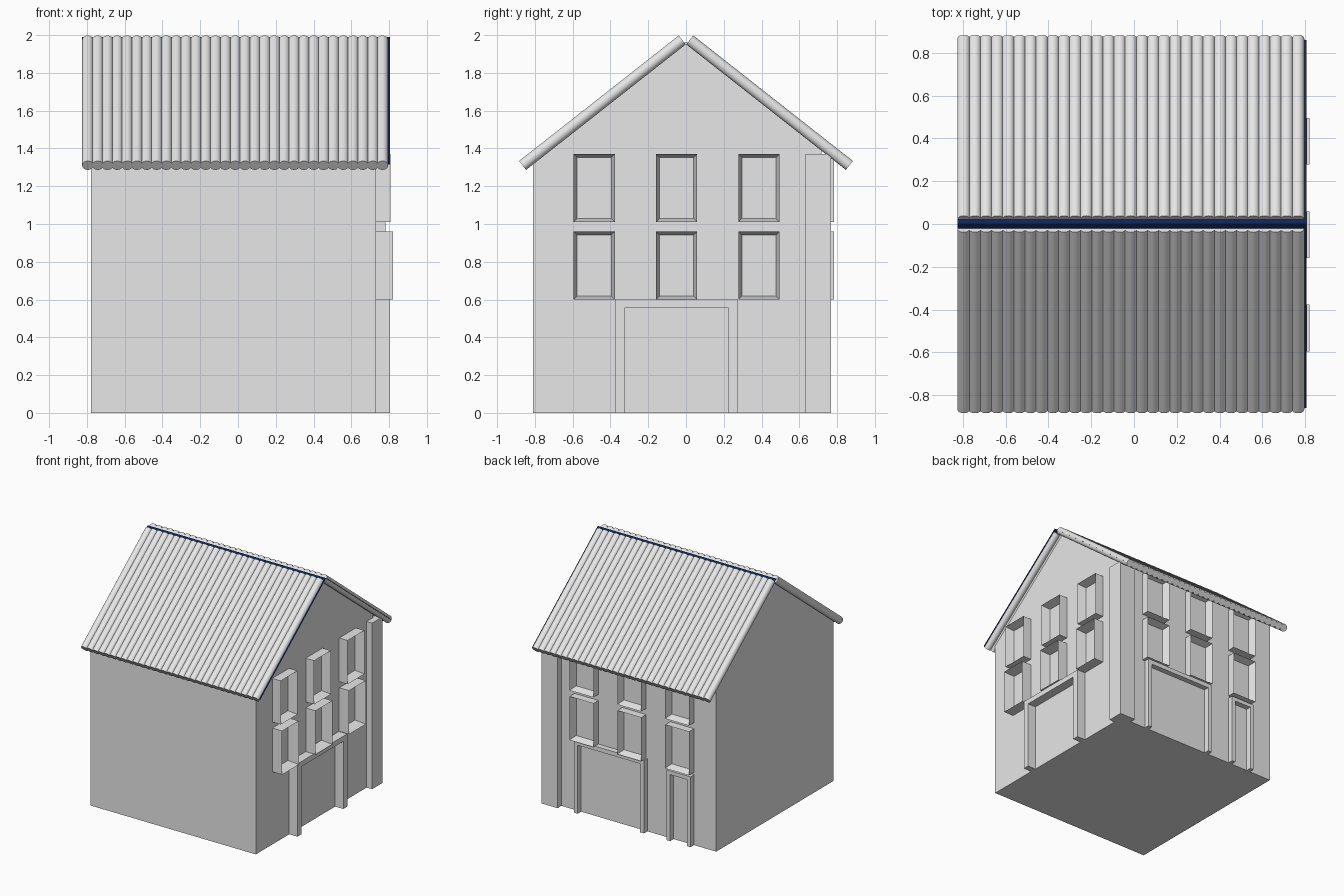
import bpy, bmesh, math
from mathutils import Vector, Matrix

if "Cube" in bpy.data.objects:
    bpy.data.objects.remove(bpy.data.objects["Cube"], do_unlink=True)


def material(name, rgb):
    m = bpy.data.materials.new(name)
    m.use_nodes = True
    m.diffuse_color = (*rgb, 1)
    m.node_tree.nodes["Principled BSDF"].inputs["Base Color"].default_value = (*rgb, 1)
    return m


GREY = material("light grey", (0.8, 0.8, 0.8))
NAVY = material("navy blue", (0.005, 0.018, 0.1))


def finish(name, bm, mat, recalc=True):
    if recalc:
        bmesh.ops.recalc_face_normals(bm, faces=bm.faces)
    me = bpy.data.meshes.new(name)
    bm.to_mesh(me)
    bm.free()
    me.materials.append(mat)
    ob = bpy.data.objects.new(name, me)
    bpy.context.collection.objects.link(ob)
    return ob


def prism(name, outline, depth, place, mat=GREY):
    """Extrude an outline (u, z) by depth; place maps (u, d, z) to the world."""
    bm = bmesh.new()
    face = bm.faces.new([bm.verts.new((u, 0, z)) for u, z in outline])
    ext = bmesh.ops.extrude_face_region(bm, geom=[face])["geom"]
    verts = [v for v in ext if isinstance(v, bmesh.types.BMVert)]
    bmesh.ops.translate(bm, verts=verts, vec=(0, depth, 0))
    for v in bm.verts:
        v.co = place(*v.co)
    return finish(name, bm, mat)


def rect(u0, u1, z0, z1):
    return [(u0, z0), (u1, z0), (u1, z1), (u0, z1)]


X0, X1, Y0, Y1 = -0.778, 0.73, -0.81, 0.717   # wall planes


def on_side(u, d, z):
    return Vector((X1 + d, u, z))


def on_back(u, d, z):
    return Vector((u, Y1 + d, z))


def window(name, centre, z, depth, place):
    """Box frame with an opening sunk back to the wall."""
    bm = bmesh.new()
    size = Matrix.Diagonal((0.218, depth, 0.36, 1))
    bmesh.ops.create_cube(bm, size=1, matrix=Matrix.Translation((centre, depth / 2, z + 0.18)) @ size)
    front = max(bm.faces, key=lambda f: f.calc_center_median().y)
    bmesh.ops.inset_individual(bm, faces=[front], thickness=0.026)
    bmesh.ops.translate(bm, verts=front.verts, vec=(0, 0.004 - depth, 0))
    for v in bm.verts:
        v.co = place(*v.co)
    finish(name, bm, GREY)


def door_frame(name, u0, u1, top, post, lintel, depth, place):
    outline = [(u0, 0), (u0, top), (u1, top), (u1, 0), (u1 - post, 0),
               (u1 - post, top - lintel), (u0 + post, top - lintel), (u0 + post, 0)]
    prism(name, outline, depth, place)


# House body with gables
RIDGE, SLOPE = 1.99, 0.786


def roof_z(y):
    return RIDGE - SLOPE * abs(y)


prism("house_walls",
      [(Y0, 0), (Y1, 0), (Y1, roof_z(Y1) - 0.015), (0, RIDGE - 0.025), (Y0, roof_z(Y0) - 0.015)],
      X1 - X0, lambda u, d, z: Vector((X0 + d, u, z)))

# Corner pillar
prism("corner_pillar", rect(0.635, 0.78, 0, 1.37), 0.134,
      lambda u, d, z: Vector((u, 0.633 + d, z)))

# Windows, two rows on two walls
for row, z, side_depth in (("lower", 0.6, 0.09), ("upper", 1.01, 0.077)):
    for i, u in enumerate((-0.486, -0.05, 0.386)):
        window(f"side_window_{row}_{i + 1}", u, z, side_depth, on_side)
        window(f"back_window_{row}_{i + 1}", u + 0.02, z, 0.066, on_back)

# Door frames
door_frame("side_gate_frame", -0.375, 0.275, 0.6, 0.052, 0.042, 0.075, on_side)
door_frame("back_gate_frame", -0.15, 0.49, 0.6, 0.035, 0.035, 0.045, on_back)
door_frame("back_door_frame", -0.575, -0.357, 0.58, 0.032, 0.032, 0.045, on_back)

# Roof: rows of round poles over a thin sheet
COUNT, RADIUS, LEFT, RIGHT = 31, 0.03, -0.825, 0.795
for side, label in ((-1, "front"), (1, "back")):
    low = Vector((0, side * 0.865, roof_z(0.865)))
    high = Vector((0, side * 0.02, roof_z(0.02)))
    axis = high - low
    turn = axis.to_track_quat("Z", "Y").to_matrix().to_4x4()
    bm = bmesh.new()
    for i in range(COUNT):
        x = LEFT + RADIUS + i * (RIGHT - LEFT - 2 * RADIUS) / (COUNT - 1)
        mid = (low + high) / 2 + Vector((x, 0, 0))
        bmesh.ops.create_cone(bm, cap_ends=True, segments=24, radius1=RADIUS, radius2=RADIUS,
                              depth=axis.length, matrix=Matrix.Translation(mid) @ turn)
    poles = finish(f"{label}_roof_poles", bm, GREY)
    bpy.ops.object.select_all(action="DESELECT")
    poles.select_set(True)
    bpy.context.view_layer.objects.active = poles
    bpy.ops.object.shade_smooth_by_angle(angle=math.radians(35))

    bm = bmesh.new()
    corners = [(LEFT, 0.86), (0.805, 0.86), (0.805, 0), (LEFT, 0)]
    sheet = bm.faces.new([bm.verts.new((x, side * y, roof_z(y))) for x, y in corners])
    sheet.normal_update()
    if sheet.normal.z < 0:
        sheet.normal_flip()
    finish(f"{label}_roof_sheet", bm, NAVY, recalc=False)
